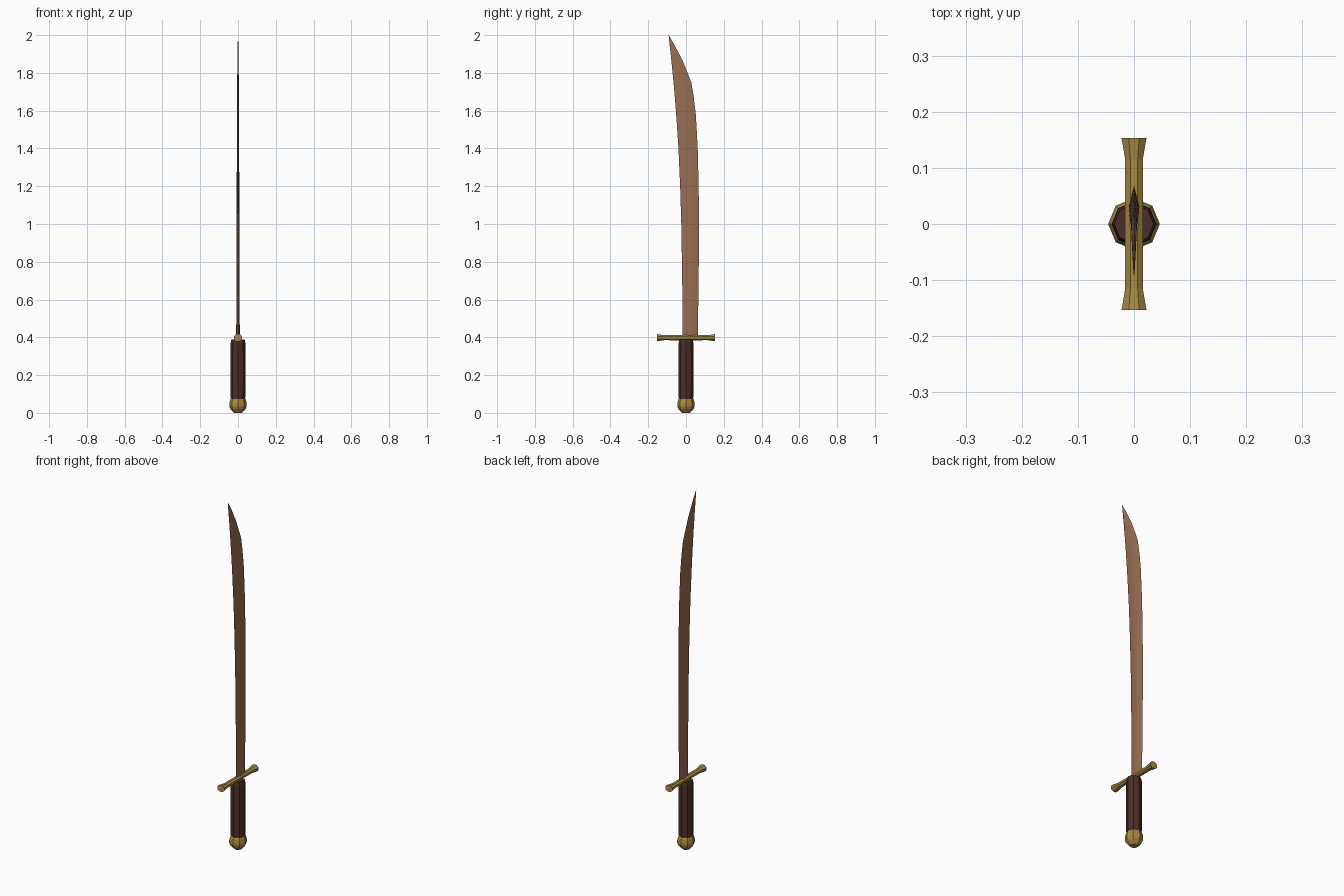
import bpy, bmesh, math
from mathutils import Vector

if "Cube" in bpy.data.objects:
    bpy.data.objects.remove(bpy.data.objects["Cube"])


def material(name, rgb):
    m = bpy.data.materials.new(name)
    m.diffuse_color = (*rgb, 1)
    m.use_nodes = True
    m.node_tree.nodes["Principled BSDF"].inputs["Base Color"].default_value = m.diffuse_color
    return m


BRONZE = material("bronze blade", (0.32, 0.155, 0.08))
GOLD = material("old gold", (0.39, 0.255, 0.055))
LEATHER = material("dark leather", (0.07, 0.028, 0.021))


def loft(name, rings, mat):
    """Skin a list of equal-length point rings and cap both ends."""
    bm = bmesh.new()
    loops = [[bm.verts.new(p) for p in ring] for ring in rings]
    n = len(loops[0])
    for a, b in zip(loops, loops[1:]):
        for i in range(n):
            j = (i + 1) % n
            bm.faces.new((a[i], a[j], b[j], b[i]))
    bm.faces.new(loops[0][::-1])
    bm.faces.new(loops[-1])
    bmesh.ops.recalc_face_normals(bm, faces=bm.faces)
    me = bpy.data.meshes.new(name)
    bm.to_mesh(me)
    bm.free()
    me.materials.append(mat)
    ob = bpy.data.objects.new(name, me)
    bpy.context.collection.objects.link(ob)
    return ob


def octagon(r, turn=0.0):
    return [(r * math.cos(math.tau * i / 8 + turn), r * math.sin(math.tau * i / 8 + turn))
            for i in range(8)]


def upright(profile):
    return [[Vector((x, y, z)) for x, y in octagon(r)] for r, z in profile]


# Pommel: faceted knob
loft("pommel", upright([(0.020, 0.0), (0.040, 0.02), (0.046, 0.035), (0.046, 0.05),
                        (0.042, 0.068), (0.036, 0.08)]), GOLD)

# Grip: eight-sided leather handle
loft("grip", upright([(0.036, 0.07), (0.039, 0.085), (0.040, 0.23), (0.039, 0.37),
                      (0.035, 0.388)]), LEATHER)

# Crossguard: octagonal bar along y with flared ends
guard = [(0.024, -0.153), (0.017, -0.115), (0.0175, 0.0), (0.017, 0.115), (0.024, 0.153)]
loft("crossguard", [[Vector((x, y, 0.398 + 0.85 * h)) for x, h in octagon(r, math.pi / 8)]
                    for r, y in guard], GOLD)

# Blade: curved outline (z, front edge y, back edge y, half thickness)
outline = [(0.395, -0.018, 0.062, 0.0095), (0.70, -0.020, 0.067, 0.0085),
           (1.00, -0.025, 0.069, 0.0075), (1.20, -0.031, 0.067, 0.007),
           (1.40, -0.040, 0.062, 0.006), (1.58, -0.052, 0.052, 0.0055),
           (1.68, -0.060, 0.040, 0.005), (1.75, -0.066, 0.028, 0.0045),
           (1.87, -0.078, -0.020, 0.003), (1.95, -0.087, -0.062, 0.0018),
           (2.00, -0.092, -0.0915, 0.0003)]
section = [(0, 0), (0.33, 0.85), (0.62, 1), (1, 0), (0.62, -1), (0.33, -0.85)]
blade = loft("blade", [[Vector((t * s, a + (b - a) * f, z)) for f, s in section]
                       for z, a, b, t in outline], BRONZE)
bpy.context.view_layer.objects.active = blade
blade.select_set(True)
bpy.ops.object.shade_smooth_by_angle(angle=math.radians(35))
